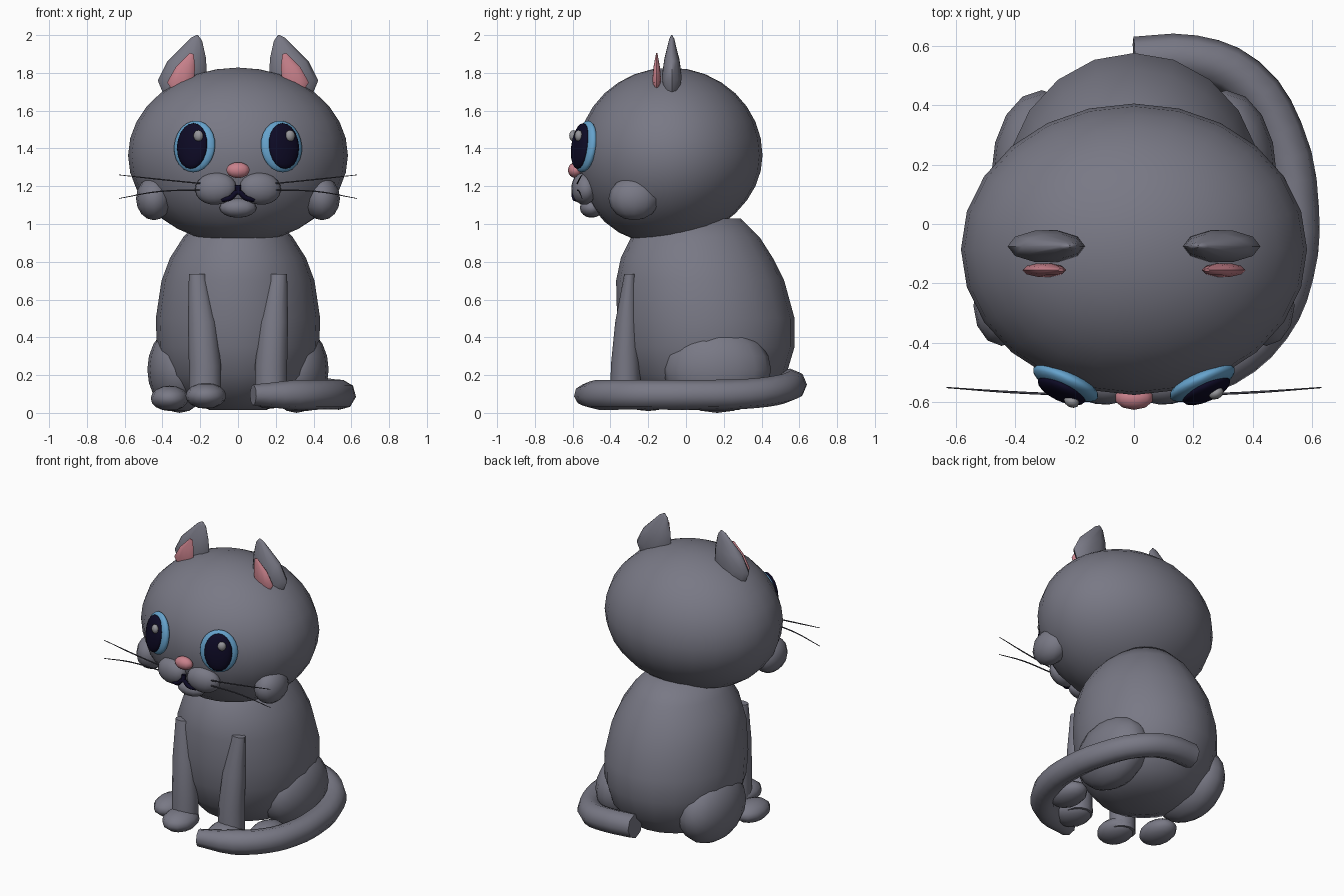
import bpy, bmesh, math
from mathutils import Vector, Matrix

if "Cube" in bpy.data.objects:
    bpy.data.objects.remove(bpy.data.objects["Cube"])


def material(name, rgb):
    m = bpy.data.materials.new(name)
    m.use_nodes = True
    m.diffuse_color = (*rgb, 1)
    bsdf = next(n for n in m.node_tree.nodes if n.type == "BSDF_PRINCIPLED")
    bsdf.inputs["Base Color"].default_value = (*rgb, 1)
    return m


FUR = material("grey_fur", (0.19, 0.19, 0.235))
PINK = material("soft_pink", (0.58, 0.22, 0.26))
BLUE = material("iris_blue", (0.13, 0.36, 0.6))
DARK = material("dark_navy", (0.004, 0.003, 0.018))
GLINT = material("eye_glint", (0.3, 0.3, 0.32))
WHISKER = material("whisker_grey", (0.06, 0.06, 0.08))


def finish(name, bm, mat, smooth=True):
    bmesh.ops.recalc_face_normals(bm, faces=bm.faces[:])
    me = bpy.data.meshes.new(name)
    for f in bm.faces:
        f.smooth = smooth
    bm.to_mesh(me)
    bm.free()
    me.materials.append(mat)
    ob = bpy.data.objects.new(name, me)
    bpy.context.collection.objects.link(ob)
    return ob


def ball(name, centre, radii, mat, yaw=0, pitch=0, roll=0, seg=16, rings=10):
    """Ellipsoid; angles in degrees about z, x and y."""
    bm = bmesh.new()
    rot = (Matrix.Rotation(math.radians(yaw), 4, "Z")
           @ Matrix.Rotation(math.radians(pitch), 4, "X")
           @ Matrix.Rotation(math.radians(roll), 4, "Y"))
    bmesh.ops.create_uvsphere(bm, u_segments=seg, v_segments=rings, radius=1,
                              matrix=Matrix.Translation(centre) @ rot @ Matrix.Diagonal((*radii, 1)))
    return finish(name, bm, mat)


def loft(name, rings, mat, n=16):
    """Skin elliptical rings given as (centre, half axis, half axis)."""
    bm = bmesh.new()
    loops = []
    for c, u, v in rings:
        c, u, v = Vector(c), Vector(u), Vector(v)
        angles = [2 * math.pi * i / n for i in range(n)]
        loops.append([bm.verts.new(c + u * math.cos(a) + v * math.sin(a)) for a in angles])
    for a, b in zip(loops, loops[1:]):
        for i in range(n):
            j = (i + 1) % n
            bm.faces.new((a[i], a[j], b[j], b[i]))
    bm.faces.new(loops[0])
    bm.faces.new(loops[-1])
    ob = finish(name, bm, mat)
    bpy.ops.object.select_all(action="DESELECT")
    ob.select_set(True)
    bpy.context.view_layer.objects.active = ob
    bpy.ops.object.shade_smooth_by_angle(angle=math.radians(60))
    return ob


def tube(name, path, radius, mat, taper=1.0, sides=2, res=4):
    """Round tube through points, its last point scaled by taper."""
    cu = bpy.data.curves.new(name, "CURVE")
    cu.dimensions = "3D"
    cu.bevel_depth, cu.bevel_resolution = radius, sides
    cu.resolution_u, cu.use_fill_caps = res, True
    sp = cu.splines.new("BEZIER")
    sp.bezier_points.add(len(path) - 1)
    for p, co in zip(sp.bezier_points, path):
        p.co = co
        p.handle_left_type = p.handle_right_type = "AUTO"
    sp.bezier_points[-1].radius = taper
    cu.materials.append(mat)
    ob = bpy.data.objects.new(name, cu)
    bpy.context.collection.objects.link(ob)
    bpy.ops.object.select_all(action="DESELECT")
    ob.select_set(True)
    bpy.context.view_layer.objects.active = ob
    bpy.ops.object.convert(target="MESH")


# Body: z, front y, back y, half width
profile = [(0.015, -0.05, 0.28, 0.15), (0.08, -0.2, 0.42, 0.3), (0.2, -0.3, 0.53, 0.39),
           (0.35, -0.35, 0.575, 0.43), (0.5, -0.365, 0.575, 0.435), (0.7, -0.37, 0.52, 0.405),
           (0.82, -0.345, 0.46, 0.36), (0.93, -0.29, 0.39, 0.29), (1.03, -0.2, 0.29, 0.2)]
loft("body", [((0, (f + b) / 2, z), (w, 0, 0), (0, (b - f) / 2, 0)) for z, f, b, w in profile], FUR, 20)

# Head, with the chin side hanging a little lower than the nape
head = ball("head", (0, 0, 0), (0.582, 0.49, 0.465), FUR, seg=24, rings=16)
for v in head.data.vertices:
    if v.co.z < 0:
        v.co.z += 0.09 * v.co.y * -v.co.z / 0.465
    v.co += Vector((0, -0.085, 1.363))

# Nose and chin
ball("nose", (0, -0.585, 1.285), (0.065, 0.04, 0.042), PINK, seg=10, rings=8)
ball("chin", (0, -0.5, 1.085), (0.098, 0.062, 0.052), FUR, seg=12, rings=8)

# Mouth
tube("mouth", [(-0.085, -0.575, 1.13), (-0.04, -0.59, 1.138), (0, -0.592, 1.17),
               (0.04, -0.59, 1.138), (0.085, -0.575, 1.13)], 0.014, DARK)
tube("mouth_cleft", [(0, -0.592, 1.165), (0, -0.585, 1.205)], 0.015, DARK)

# Tail wrapping round the left side
tube("tail", [(0, 0.55, 0.155), (0.2, 0.555, 0.145), (0.37, 0.485, 0.12), (0.49, 0.31, 0.1),
              (0.543, 0.05, 0.096), (0.525, -0.17, 0.096), (0.45, -0.34, 0.096),
              (0.3, -0.47, 0.095), (0.08, -0.54, 0.095)], 0.08, FUR, taper=0.7, res=3)

# Ear outlines: outer x, z, inner x, z, half thickness
EAR = [(0.4, 1.7, 0.2, 1.68, 0.04), (0.425, 1.76, 0.165, 1.8, 0.055), (0.375, 1.86, 0.17, 1.88, 0.042),
       (0.25, 1.985, 0.19, 1.97, 0.014), (0.222, 2.0, 0.212, 2.0, 0.003)]
INNER_EAR = [(0.35, 1.71, 0.25, 1.7, 0.012), (0.375, 1.75, 0.23, 1.78, 0.024), (0.33, 1.83, 0.228, 1.84, 0.017),
             (0.255, 1.905, 0.235, 1.9, 0.004)]


def ear(name, outline, s, y, mat):
    loft(name, [((s * (xo + xi) / 2, y, (zo + zi) / 2), (s * (xo - xi) / 2, 0, (zo - zi) / 2), (0, t, 0))
                for xo, zo, xi, zi, t in outline], mat, 10)


for s, side in ((1, "left"), (-1, "right")):
    ear(side + "_ear", EAR, s, -0.075, FUR)
    ear(side + "_inner_ear", INNER_EAR, s, -0.155, PINK)

    # Eyes
    ball(side + "_iris", (s * 0.23, -0.535, 1.41), (0.12, 0.04, 0.138), BLUE, yaw=s * 25, pitch=-8, seg=20, rings=12)
    ball(side + "_pupil", (s * 0.243, -0.56, 1.413), (0.088, 0.033, 0.122), DARK, yaw=s * 25, pitch=-8)
    ball(side + "_glint", (s * 0.243 + 0.033, -0.583 + s * 0.014, 1.467), (0.027, 0.02, 0.03), GLINT,
         yaw=s * 25, seg=10, rings=8)

    # Muzzle and cheek
    ball(side + "_muzzle", (s * 0.118, -0.54, 1.187), (0.112, 0.066, 0.085), FUR, yaw=s * 10, roll=s * 5)
    ball(side + "_cheek", (s * 0.445, -0.275, 1.135), (0.095, 0.135, 0.115), FUR, seg=12, rings=8)

    # Whiskers
    for label, points in (("upper", ((0.2, -0.575, 1.215), (0.42, -0.565, 1.237), (0.63, -0.55, 1.26))),
                          ("lower", ((0.2, -0.575, 1.18), (0.42, -0.565, 1.172), (0.63, -0.55, 1.135)))):
        tube(side + "_" + label + "_whisker", [(s * x, y, z) for x, y, z in points], 0.004, WHISKER, 0.5, 1)

    # Front leg and paw
    loft(side + "_front_leg", [((s * 0.175, -0.32, 0.06), (0.085, 0, 0), (0, 0.08, 0)),
                               ((s * 0.175, -0.32, 0.25), (0.085, 0, 0), (0, 0.078, 0)),
                               ((s * 0.19, -0.313, 0.48), (0.075, 0, 0), (0, 0.062, 0)),
                               ((s * 0.215, -0.297, 0.735), (0.045, 0, 0), (0, 0.03, 0))], FUR, 12)
    ball(side + "_front_paw", (s * 0.17, -0.375, 0.09), (0.108, 0.135, 0.068), FUR, seg=12, rings=8)

    # Haunch and hind paw
    ball(side + "_haunch", (s * 0.31, 0.165, 0.23), (0.17, 0.285, 0.23), FUR, seg=16, rings=10)
    ball(side + "_hind_paw", (s * 0.362, -0.2, 0.077), (0.1, 0.14, 0.067), FUR, seg=12, rings=8)
